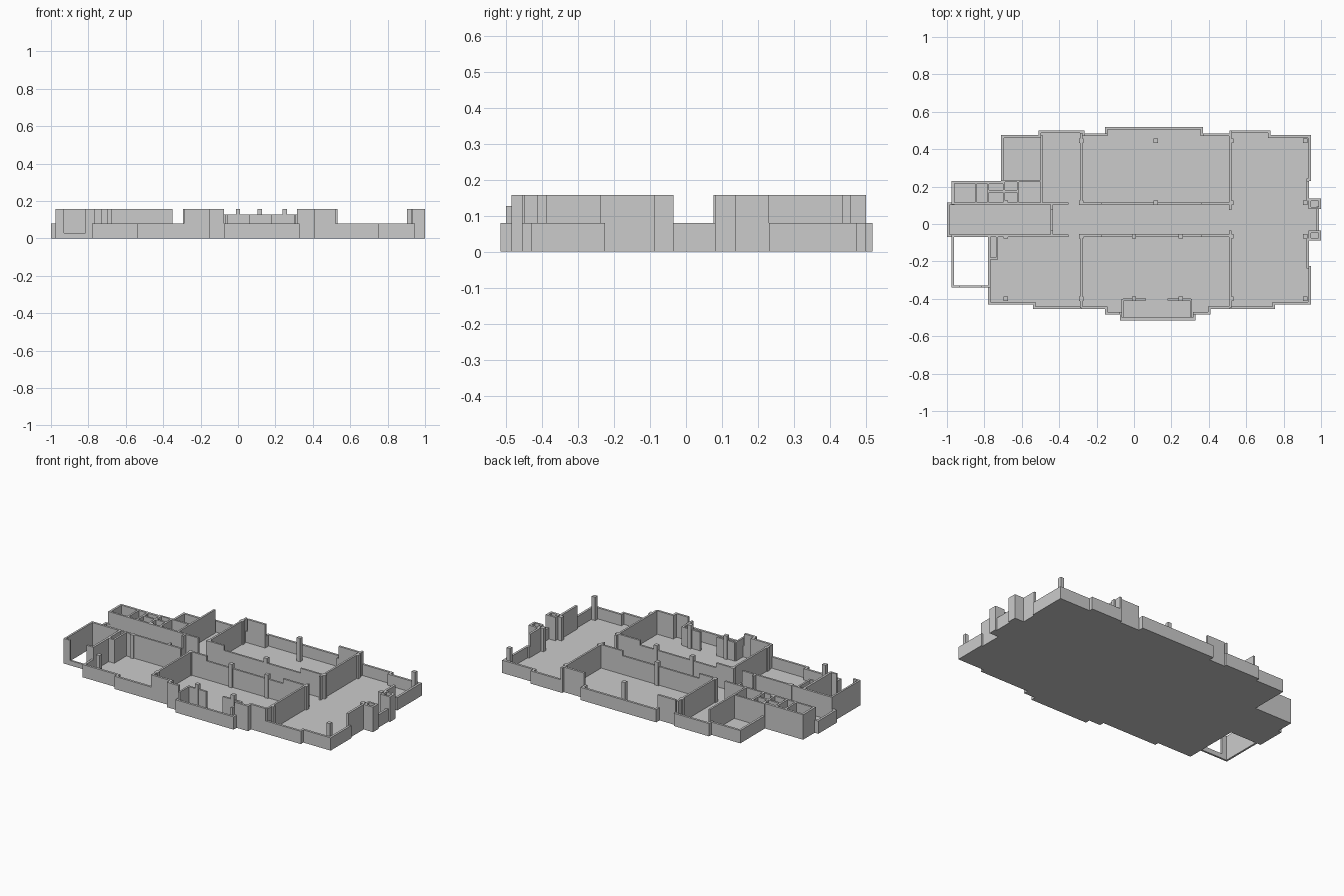
import bpy, bmesh

if "Cube" in bpy.data.objects:
    bpy.data.objects.remove(bpy.data.objects["Cube"])

LOW, HIGH, MID, FLOOR = 0.08, 0.157, 0.127, 0.01
T = 0.014


def finish(bm, name):
    bmesh.ops.recalc_face_normals(bm, faces=bm.faces)
    mesh = bpy.data.meshes.new(name)
    bm.to_mesh(mesh)
    bm.free()
    ob = bpy.data.objects.new(name, mesh)
    bpy.context.collection.objects.link(ob)
    return ob


def box(bm, x0, y0, x1, y1, z1, z0=0.0):
    x0, x1 = sorted((x0, x1))
    y0, y1 = sorted((y0, y1))
    v = bmesh.ops.create_cube(bm, size=1)["verts"]
    for p in v:
        p.co = ((x0 + x1) / 2 + p.co.x * (x1 - x0),
                (y0 + y1) / 2 + p.co.y * (y1 - y0),
                (z0 + z1) / 2 + p.co.z * (z1 - z0))


def wall_x(bm, y, x0, x1, z=HIGH, t=0.012):
    box(bm, x0, y - t / 2, x1, y + t / 2, z)


def wall_y(bm, x, y0, y1, z=HIGH, t=0.012):
    box(bm, x - t / 2, y0, x + t / 2, y1, z)


# Footprint, counter-clockwise; the string gives each edge's height
front = [(-.78, -.43), (-.54, -.43), (-.54, -.455), (-.28, -.455), (-.155, -.455),
         (-.155, -.485), (-.075, -.485), (-.075, -.515), (.33, -.515), (.33, -.485),
         (.41, -.485), (.41, -.455), (.51, -.455), (.755, -.455), (.755, -.43)]
front_h = "LLLHHHLLLHHHLLL"
right = [(.945, -.43), (.945, -.225), (.935, -.225), (.935, -.088), (1, -.088),
         (1, -.035), (.99, -.035), (.99, .08), (1, .08), (1, .137),
         (.935, .137), (.935, .23), (.945, .23)]
right_h = "LLHHHLLLHHHLL"
back = [(.945, .475), (.73, .475), (.73, .5), (.51, .5), (.51, .485), (.37, .485),
        (.37, .518), (-.155, .518), (-.155, .485), (-.265, .485), (-.265, .5),
        (-.51, .5), (-.51, .475)]
back_h = "LLLHHLLLHLLLL"
left = [(-.71, .475), (-.71, .23), (-.975, .23), (-.975, .115), (-1, .115),
        (-1, -.07), (-.975, -.07), (-.78, -.07), (-.78, -.34)]
left_h = "LHHLLLHHL"
outline = front + right + back + left
heights = front_h + right_h + back_h + left_h

# Floor slab
bm = bmesh.new()
face = bm.faces.new([bm.verts.new((x, y, 0)) for x, y in outline])
new = bmesh.ops.extrude_face_region(bm, geom=[face])["geom"]
for g in new:
    if isinstance(g, bmesh.types.BMVert):
        g.co.z = FLOOR
finish(bm, "floor_slab")

# Outer walls, set inwards from the footprint
bm = bmesh.new()
n = len(outline)
for i in range(n):
    (px, py), (ax, ay), (bx, by) = outline[i - 1], outline[i], outline[(i + 1) % n]
    length = abs(bx - ax) + abs(by - ay)
    dx, dy = (bx - ax) / length, (by - ay) / length
    if (ax - px) * dy - (ay - py) * dx < -1e-6:   # inward corner: close it
        ax, ay = ax - dx * T, ay - dy * T
    box(bm, ax, ay, bx - dy * T, by + dx * T, HIGH if heights[i] == "H" else LOW)
finish(bm, "outer_walls")

# Corridor walls with lower glazed stretches and a door gap
bm = bmesh.new()
for y in (-.063, .11):
    wall_x(bm, y, -.975, -.35)
    wall_x(bm, y, -.285, -.17)
    wall_x(bm, y, -.17, .36, MID)
    wall_x(bm, y, .36, .52)
wall_y(bm, -.44, -.063, .11, LOW)
for x in (-.44, .515):
    wall_y(bm, x, -.063, -.035)
    wall_y(bm, x, .076, .11)
finish(bm, "corridor_walls")

# Cross partitions between the large rooms
bm = bmesh.new()
for x in (-.282, .515):
    wall_y(bm, x, -.45, -.063)
    wall_y(bm, x, .11, .487)
finish(bm, "room_partitions")

# Small rooms at the back left
bm = bmesh.new()
wall_y(bm, -.495, .11, .475)
wall_x(bm, .23, -.71, -.495)
for x in (-.845, -.78):
    wall_y(bm, x, .11, .225)
wall_y(bm, -.695, .11, .23)
wall_y(bm, -.62, .11, .23)
wall_x(bm, .175, -.78, -.62)
wall_x(bm, .22, -.78, -.70)
finish(bm, "service_room_walls")

# Closet in the front left room
bm = bmesh.new()
wall_y(bm, -.733, -.19, -.063)
wall_x(bm, -.184, -.78, -.73)
finish(bm, "closet_walls")

# Open yard frame at the left, with an opening over a sill
bm = bmesh.new()
box(bm, -.975, -.34, -.963, -.07, HIGH)
box(bm, -.963, -.34, -.93, -.328, HIGH)
box(bm, -.815, -.34, -.775, -.328, HIGH)
box(bm, -.93, -.34, -.815, -.328, .03)
finish(bm, "yard_frame")

# Entrance bay
bm = bmesh.new()
for x0, x1 in ((-.06, .065), (.18, .305)):
    wall_x(bm, -.403, x0, x1, MID)
for x in (-.06, .305):
    wall_y(bm, x, -.50, -.40, MID)
finish(bm, "entrance_bay_walls")

# Hollow shafts beside the right-hand exit
bm = bmesh.new()
for y0, y1 in ((-.088, -.035), (.08, .137)):
    box(bm, .933, y0, .945, y1, HIGH)
    for y in (y0, y1 - .012):
        box(bm, .935, y, 1, y + .012, HIGH)
finish(bm, "exit_shafts")

# Square columns
bm = bmesh.new()
rows = {-.40: (-.685, -.282, 0, .25, .52, .915),
        -.066: (-.685, -.282, 0, .25, .52, .915),
        .114: (-.685, -.282, .117, .52, .915),
        .445: (-.282, .117, .52, .915)}
for y, xs in rows.items():
    for x in xs:
        box(bm, x - .012, y - .012, x + .012, y + .012, HIGH)
finish(bm, "columns")
